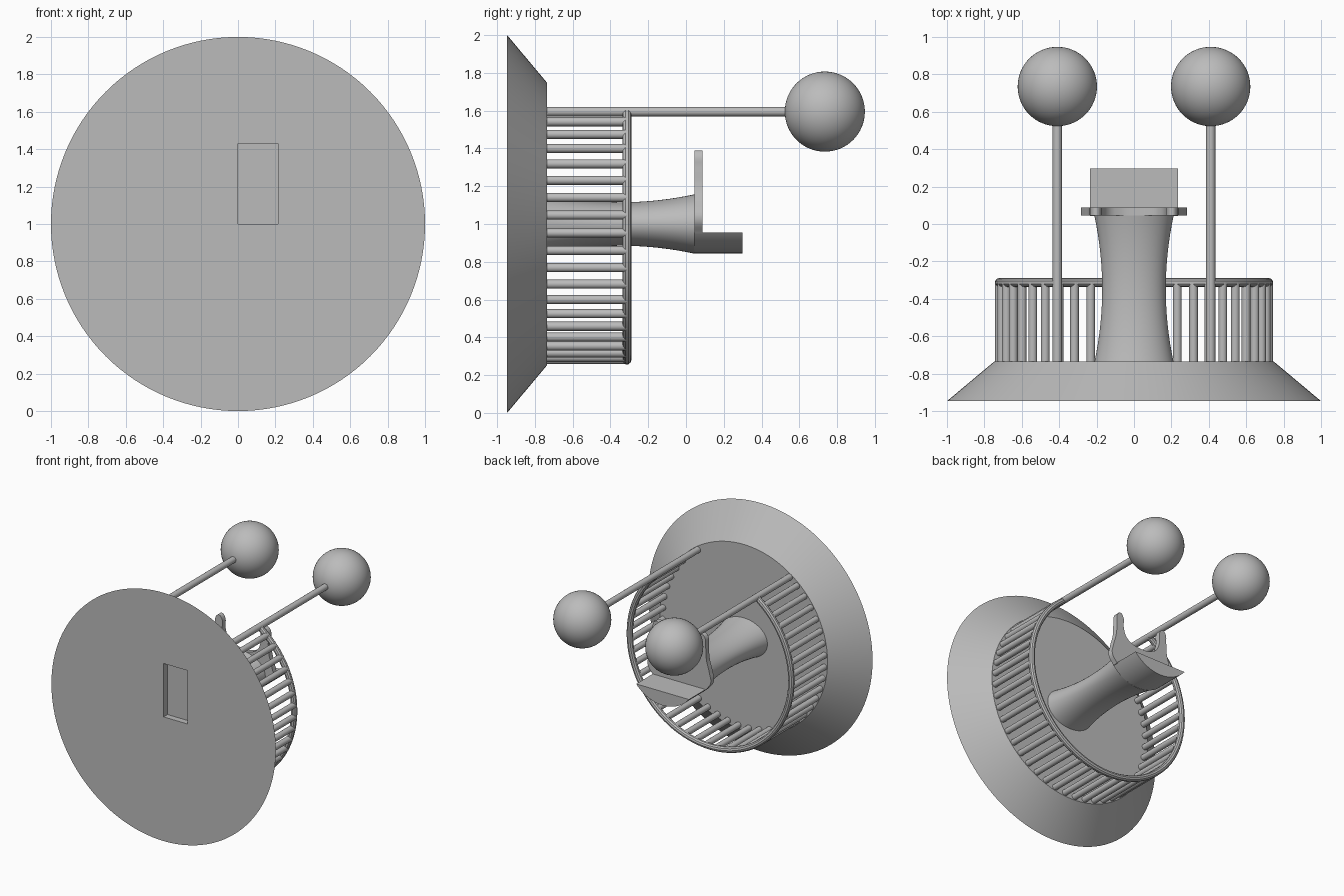
import bpy, bmesh
from math import sin, cos, pi, radians, sqrt, asin
from mathutils import Vector

old = bpy.data.objects.get("Cube")
if old:
    bpy.data.objects.remove(old, do_unlink=True)

grey = bpy.data.materials.new("plain_grey")
grey.use_nodes = True
grey.diffuse_color = (0.5, 0.5, 0.5, 1)
grey.node_tree.nodes["Principled BSDF"].inputs["Base Color"].default_value = (0.5, 0.5, 0.5, 1)

AXIS_Z = 1.0       # height of the main axis, which runs along y
RING_R = 0.72      # radius of the railing
TUBE = 0.024       # tube radius
OPEN = 55.4        # railing opening, degrees above horizontal
ALONG_Y = (-pi / 2, 0, 0)


def finish(obj, name, angle=35):
    obj.name = name
    obj.data.materials.clear()
    obj.data.materials.append(grey)
    bpy.ops.object.select_all(action='DESELECT')
    obj.select_set(True)
    bpy.context.view_layer.objects.active = obj
    if obj.type == 'CURVE':
        bpy.ops.object.convert(target='MESH')
        obj = bpy.context.object
    bpy.ops.object.shade_smooth_by_angle(angle=radians(angle))
    return obj


def rod(name, x, z, y0, y1, r, r2=None, sides=16):
    bpy.ops.mesh.primitive_cone_add(vertices=sides, radius1=r, radius2=r if r2 is None else r2,
                                    depth=y1 - y0, location=(x, (y0 + y1) / 2, z), rotation=ALONG_Y)
    return finish(bpy.context.object, name)


def mesh_object(name, bm):
    bmesh.ops.recalc_face_normals(bm, faces=bm.faces)
    mesh = bpy.data.meshes.new(name)
    bm.to_mesh(mesh)
    bm.free()
    obj = bpy.data.objects.new(name, mesh)
    bpy.context.collection.objects.link(obj)
    return finish(obj, name)


def loft(name, rings):
    bm = bmesh.new()
    loops = [[bm.verts.new(p) for p in ring] for ring in rings]
    n = len(loops[0])
    for a, b in zip(loops, loops[1:]):
        for i in range(n):
            j = (i + 1) % n
            bm.faces.new((a[i], a[j], b[j], b[i]))
    bm.faces.new(loops[0])
    bm.faces.new(loops[-1])
    return mesh_object(name, bm)


# Flared base with a rectangular pocket in its front
base = rod("base", 0, AXIS_Z, -0.947, -0.735, 1.0, 0.747, 128)
bpy.ops.mesh.primitive_cube_add(size=1, location=(0.1075, -0.947, 1.215))
cutter = bpy.context.object
cutter.name = "pocket_cutter"
cutter.scale = (0.215, 0.1, 0.43)
cutter.hide_render = True
cut = base.modifiers.new("pocket", 'BOOLEAN')
cut.operation = 'DIFFERENCE'
cut.solver = 'EXACT'
cut.object = cutter
bpy.context.view_layer.objects.active = base
bpy.ops.object.modifier_apply(modifier="pocket")
bpy.data.objects.remove(cutter, do_unlink=True)

# Railing bars, evenly spaced and open at the top
for k in range(48):
    a = radians(3.75 + 7.5 * k)
    if sin(a) < 0.8:
        rod("railing_bar", RING_R * cos(a), AXIS_Z + RING_R * sin(a), -0.74, -0.313, TUBE, sides=14)

# Open hoop on the bar ends
hoop = bpy.data.curves.new("railing_hoop", 'CURVE')
hoop.dimensions = '3D'
hoop.bevel_depth = TUBE
hoop.bevel_resolution = 3
hoop.use_fill_caps = True
path = hoop.splines.new('POLY')
steps = 96
path.points.add(steps)
for i, p in enumerate(path.points):
    a = radians(OPEN - (180 + 2 * OPEN) * i / steps)
    p.co = (RING_R * cos(a), -0.313, AXIS_Z + RING_R * sin(a), 1)
hoop_obj = bpy.data.objects.new("railing_hoop", hoop)
bpy.context.collection.objects.link(hoop_obj)
finish(hoop_obj, "railing_hoop")

# Long rods with balls
for side, name in ((1, "left"), (-1, "right")):
    rod(name + "_rod", side * 0.41, 1.595, -0.74, 0.6, 0.025, sides=24)
    bpy.ops.mesh.primitive_uv_sphere_add(segments=64, ring_count=32, radius=0.212,
                                         location=(side * 0.41, 0.735, 1.595), rotation=ALONG_Y)
    finish(bpy.context.object, name + "_ball")

# Waisted oval post
rings = []
for i in range(25):
    t = i / 24
    y = -0.74 + 0.785 * t
    flare = 0.042 * (2 * t - 1) ** 2
    rings.append([(cos(a) * (0.17 + flare), y, AXIS_Z + sin(a) * (0.115 + flare))
                  for a in (2 * pi * k / 64 for k in range(64))])
loft("post", rings)

# Seat with a flat top and a rounded underside
half, drop, top = 0.235, 0.11, 0.955
arc_r = (half ** 2 + drop ** 2) / (2 * drop)
reach = asin(half / arc_r)
section = []
for i in range(33):
    a = reach * (2 * i / 32 - 1)
    section.append((arc_r * sin(a), top - drop + arc_r * (1 - cos(a))))
loft("seat", [[(x, y, z) for x, z in section] for y in (0.042, 0.298)])

# Backrest with two upright horns
outline = [(0.235, 0.95), (0.281, 1.02), (0.268, 1.1), (0.242, 1.2), (0.236, 1.3),
           (0.229, 1.37), (0.203, 1.39), (0.178, 1.37), (0.17, 1.27), (0.14, 1.2),
           (0.08, 1.165)]
outline += [(0, 1.155)] + [(-x, z) for x, z in reversed(outline)]
back = bpy.data.curves.new("backrest", 'CURVE')
back.dimensions = '2D'
back.fill_mode = 'BOTH'
back.extrude = 0.021
back.resolution_u = 6
shape = back.splines.new('BEZIER')
shape.use_cyclic_u = True
shape.bezier_points.add(len(outline) - 1)
for i, (p, (x, z)) in enumerate(zip(shape.bezier_points, outline)):
    p.co = (x, z, 0)
    kind = 'VECTOR' if i in (0, len(outline) - 1) else 'AUTO'
    p.handle_left_type = p.handle_right_type = kind
back_obj = bpy.data.objects.new("backrest", back)
back_obj.location = (0, 0.066, 0)
back_obj.rotation_euler = (pi / 2, 0, 0)
bpy.context.collection.objects.link(back_obj)
finish(back_obj, "backrest")
